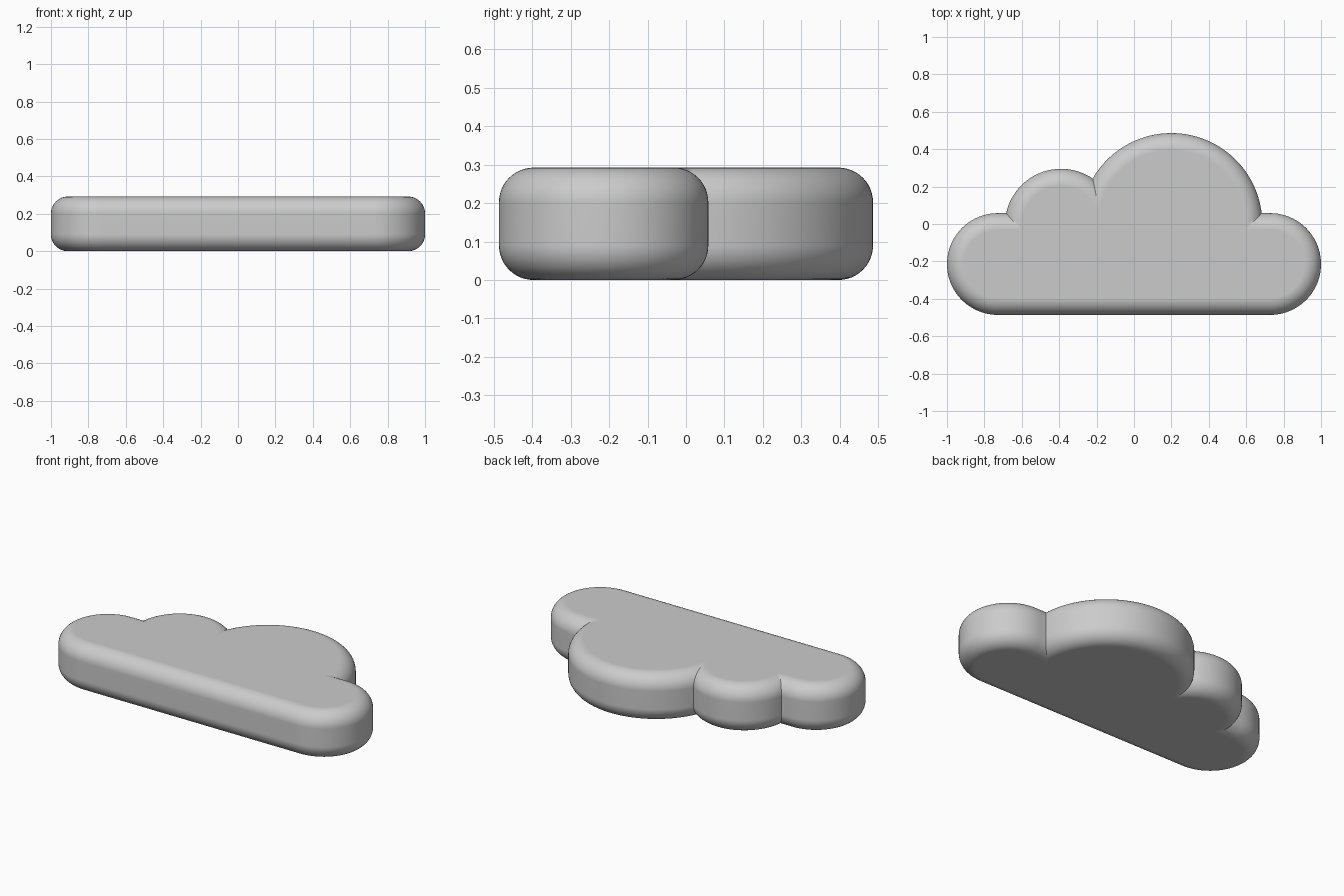
import bpy, bmesh
from math import sin, cos, pi, sqrt, atan2

cube = bpy.data.objects.get("Cube")
if cube:
    bpy.data.objects.remove(cube)

HEIGHT, ROUND = 0.292, 0.09
END_X, END_Y, END_R = 0.728, -0.214, 0.272   # rounded ends of the base bar
SMALL = (-0.39, -0.005, 0.3)                 # small puff: x, y, radius
BIG = (0.2, 0.0, 0.486)                      # big puff


def arc(x, y, r, a, b, n):
    return [(x + r * cos(a + (b - a) * i / n), y + r * sin(a + (b - a) * i / n))
            for i in range(n + 1)]


def outline(d):
    """Cloud outline, counter-clockwise, with every lobe shrunk by d."""
    sx, sy, sr = SMALL
    bx, by, br = BIG
    sr, br, er = sr - d, br - d, END_R - d
    top = END_Y + er
    # where the puffs meet the top edge of the bar
    big_start = atan2(top - by, sqrt(br ** 2 - (top - by) ** 2))
    small_end = pi - atan2(top - sy, sqrt(sr ** 2 - (top - sy) ** 2))
    # where the two puffs meet each other
    dx, dy = bx - sx, by - sy
    dist = sqrt(dx * dx + dy * dy)
    along = (dist ** 2 + sr ** 2 - br ** 2) / (2 * dist)
    across = sqrt(sr ** 2 - along ** 2)
    px = sx + (dx * along - dy * across) / dist
    py = sy + (dy * along + dx * across) / dist
    big = arc(bx, by, br, big_start, atan2(py - by, px - bx), 64)
    small = arc(sx, sy, sr, atan2(py - sy, px - sx), small_end, 40)
    return (arc(END_X, END_Y, er, -pi / 2, pi / 2, 40) + big + small[1:]
            + arc(-END_X, END_Y, er, pi / 2, 3 * pi / 2, 40))


# Rounded edge profile: (shrink, height) from bottom to top
STEPS = 12
curve = [(ROUND * (1 - sin(t)), ROUND * (1 - cos(t)))
         for t in (pi / 2 * i / STEPS for i in range(STEPS + 1))]
profile = curve + [(d, HEIGHT - z) for d, z in reversed(curve)]

# Cloud body: stacked outlines joined by quads, capped at both ends
bm = bmesh.new()
rings = [[bm.verts.new((x, y, z)) for x, y in outline(d)] for d, z in profile]
for low, high in zip(rings, rings[1:]):
    for i in range(len(low)):
        j = (i + 1) % len(low)
        bm.faces.new((low[i], low[j], high[j], high[i]))
bm.faces.new(rings[-1])
bm.faces.new(rings[0][::-1])
mesh = bpy.data.meshes.new("cloud_body")
bm.to_mesh(mesh)
bm.free()
cloud = bpy.data.objects.new("cloud_body", mesh)
bpy.context.collection.objects.link(cloud)

# Plain light grey
grey = bpy.data.materials.new("light_grey")
grey.use_nodes = True
colour = (0.6, 0.6, 0.6, 1)
grey.diffuse_color = colour
grey.node_tree.nodes["Principled BSDF"].inputs["Base Color"].default_value = colour
mesh.materials.append(grey)

# Smooth shading with sharp creases between the lobes
bpy.ops.object.select_all(action='DESELECT')
cloud.select_set(True)
bpy.context.view_layer.objects.active = cloud
bpy.ops.object.shade_smooth_by_angle(angle=pi / 6)
normals = cloud.modifiers.new("Even Normals", 'WEIGHTED_NORMAL')
normals.keep_sharp = True
